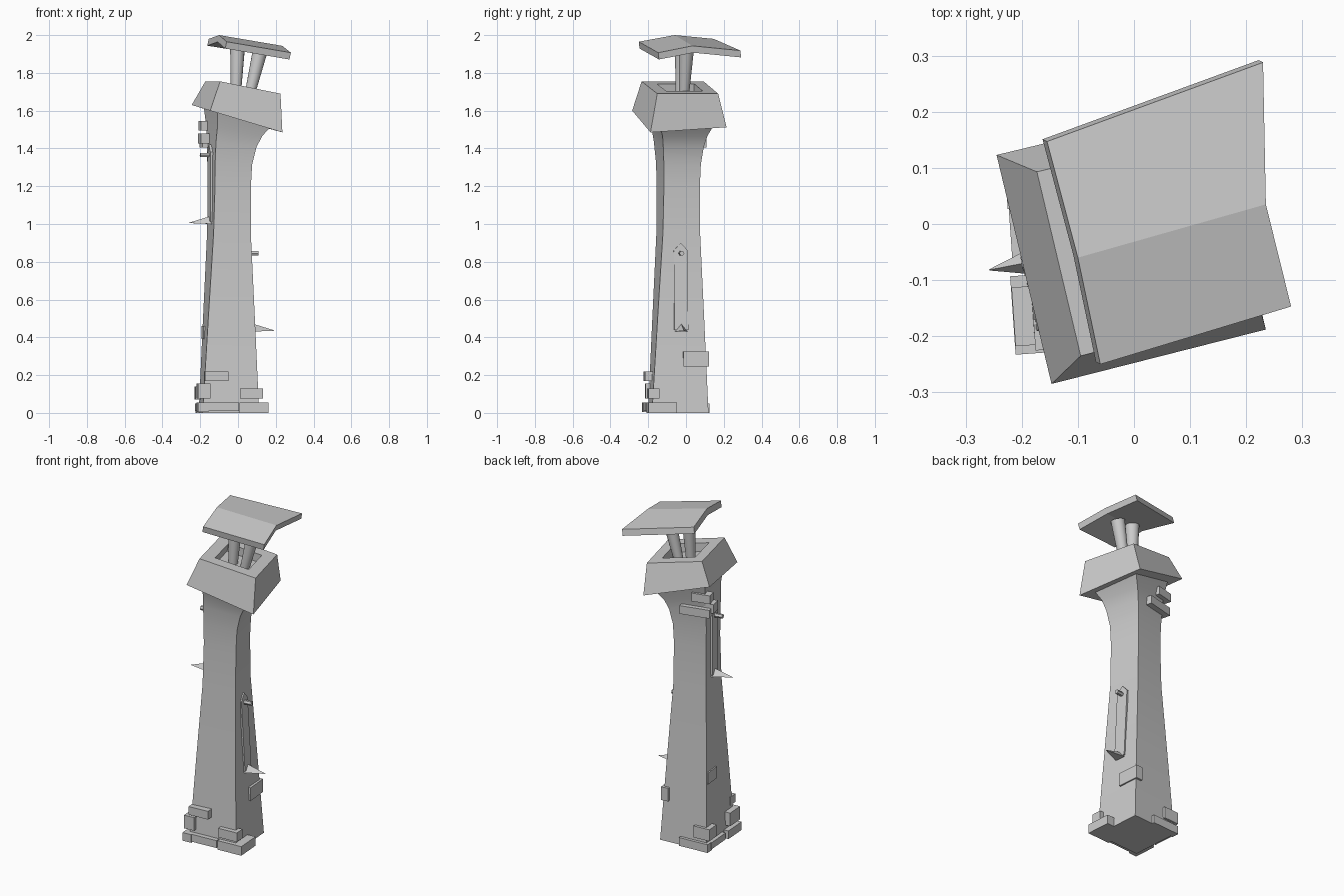
import bpy, bmesh
from math import sin, cos, radians
from mathutils import Vector

cube = bpy.data.objects.get("Cube")
if cube:
    bpy.data.objects.remove(cube)

stone = bpy.data.materials.new("grey stone")
stone.use_nodes = True
GREY = (0.6, 0.6, 0.6, 1)
stone.diffuse_color = GREY
stone.node_tree.nodes["Principled BSDF"].inputs["Base Color"].default_value = GREY

CENTRE = Vector((-0.048, -0.041, 0))


def place(u, v, z, turn, centre=CENTRE):
    """Point in the twisted frame of the tower."""
    a = radians(turn)
    return Vector((centre.x + u * cos(a) - v * sin(a), centre.y + u * sin(a) + v * cos(a), z))


def loft(name, rings, smooth=False):
    """Skin a stack of equal rings and cap both ends."""
    bm = bmesh.new()
    rows = [[bm.verts.new(p) for p in ring] for ring in rings]
    n = len(rows[0])
    for low, high in zip(rows, rows[1:]):
        for i in range(n):
            j = (i + 1) % n
            bm.faces.new((low[i], low[j], high[j], high[i]))
    bm.faces.new(rows[0][::-1])
    bm.faces.new(rows[-1])
    bmesh.ops.recalc_face_normals(bm, faces=bm.faces)
    mesh = bpy.data.meshes.new(name)
    bm.to_mesh(mesh)
    bm.free()
    mesh.materials.append(stone)
    obj = bpy.data.objects.new(name, mesh)
    bpy.context.collection.objects.link(obj)
    if smooth:
        bpy.ops.object.select_all(action='DESELECT')
        obj.select_set(True)
        bpy.context.view_layer.objects.active = obj
        bpy.ops.object.shade_smooth_by_angle(angle=radians(35))
    return obj


def brick(name, u, v, z, turn):
    corners = [(u[0], v[0]), (u[1], v[0]), (u[1], v[1]), (u[0], v[1])]
    loft(name, [[place(a, b, h, turn) for a, b in corners] for h in z])


def rod(name, start, end, r0, r1, sides):
    start, end = Vector(start), Vector(end)
    q = (end - start).to_track_quat('Z', 'Y')
    ring = [Vector((cos(radians(360 * i / sides)), sin(radians(360 * i / sides)), 0)) for i in range(sides)]
    loft(name, [[c + q @ (p * r) for p in ring] for c, r in ((start, r0), (end, r1))], True)


# Twisted shaft: height, half width, turn, centre x, centre y, tilt
SECTIONS = [(0, .150, 4, -.048, -.041, 0), (.5, .124, 6.5, -.048, -.041, 0),
            (.95, .100, 10, -.048, -.041, 0), (1.2, .097, 11.5, -.046, -.041, 0),
            (1.32, .100, 12, -.044, -.04, -.05), (1.42, .110, 13, -.034, -.038, -.12),
            (1.49, .122, 14, -.02, -.035, -.2), (1.565, .148, 14, .0, -.033, -.29)]
rings = []
for z, h, turn, cx, cy, tilt in SECTIONS:
    c = Vector((cx, cy, 0))
    rings.append([place(u * h, v * h, z + tilt * u * h, turn, c)
                  for u, v in ((-1, -1), (1, -1), (1, 1), (-1, 1))])
loft("shaft", rings, True)

# Tilted collar with a sunken top
bottom = [Vector(p) for p in ((-.147, -.285, 1.6), (.235, -.188, 1.485), (.137, .215, 1.512), (-.245, .123, 1.63))]
top = [Vector(p) for p in ((-.095, -.235, 1.755), (.225, -.152, 1.69), (.145, .17, 1.69), (-.173, .093, 1.755))]
mid = sum(top, Vector()) / 4
rim = [mid.lerp(p, .6) for p in top]
floor = [p - Vector((.01, 0, .05)) for p in rim]
loft("collar", [bottom, top, rim, floor])

# Posts carrying the roof
rod("post_inner", (-.012, -.03, 1.67), (-.002, -.018, 1.95), .026, .040, 16)
rod("post_outer", (.056, -.012, 1.66), (.118, .002, 1.92), .026, .040, 16)

# Bent roof slab
left_edge = [Vector(p) for p in ((-.06, -.25, 1.965), (-.1, -.06, 2.0), (-.155, .147, 1.98))]
right_edge = [Vector(p) for p in ((.28, -.147, 1.907), (.235, .035, 1.943), (.23, .288, 1.918))]
drop = Vector((-.008, .004, -.036))
loft("roof", [edge + [p + drop for p in edge[::-1]] for edge in (left_edge, right_edge)])


# Narrow windows with a pointed sill and a peg, one on each flank
def window(name, side, v, z0, z1, h0, h1, turn):
    w = .037
    outline = [(-w, z0), (w, z0), (w, z1 - .04), (0, z1), (-w, z1 - .04)]

    def face(z):
        return h0 + (h1 - h0) * (z - z0) / (z1 - z0)

    loft(name + "_panel", [[place(side * (face(z) + d), v + a, z, turn) for a, z in outline]
                           for d in (-.02, .008)])
    base = [(h0 - .01, -w, z0 - .01), (h0 - .01, w, z0 - .01), (h0 - .01, 0, z0 + .035)]
    tip = [(h0 + .115, a * .01, z0 - .005 + b) for a, b in ((-.1, 0), (.1, 0), (0, .002))]
    loft(name + "_sill", [[place(side * u, v + a, z, turn) for u, a, z in ring] for ring in (base, tip)])
    peg_z = z1 - .055
    rod(name + "_peg", place(side * h1, v, peg_z, turn), place(side * (h1 + .055), v, peg_z, turn), .013, .013, 6)


window("low_window", 1, 0, .44, .9, .127, .102, 7)
window("high_window", -1, 0, 1.01, 1.42, .099, .1, 11)

# Loose bricks at the foot
brick("foot_brick_front", (-.16, .04), (-.175, -.12), (.01, .055), 4)
brick("foot_brick_right_corner", (.045, .198), (-.172, -.02), (0, .055), 4)
brick("foot_brick_left", (-.176, -.12), (-.18, -.04), (.005, .055), 4)
brick("foot_brick_left_rear", (-.170, -.12), (-.02, .13), (.01, .05), 4)
brick("foot_brick_back", (-.165, .02), (.12, .165), (0, .05), 4)
brick("second_brick_right", (.048, .168), (-.17, -.11), (.075, .13), 4)
brick("second_brick_back", (-.172, -.07), (.08, .158), (.07, .14), 4)
brick("second_brick_left", (-.175, -.11), (-.165, -.06), (.075, .155), 4)
brick("third_brick_front", (-.14, -.015), (-.175, -.12), (.17, .22), 4)
brick("flush_brick_right", (.1, .145), (.015, .15), (.245, .325), 5)
brick("flush_brick_left", (-.134, -.1), (.02, .12), (.39, .46), 6)

# Loose bricks under the collar
brick("upper_brick_back", (-.125, .05), (.08, .142), (1.405, 1.455), 14)
brick("upper_brick_left", (-.14, -.08), (.05, .115), (1.425, 1.48), 14)
brick("upper_brick_top", (-.13, -.02), (.09, .145), (1.495, 1.545), 14)
